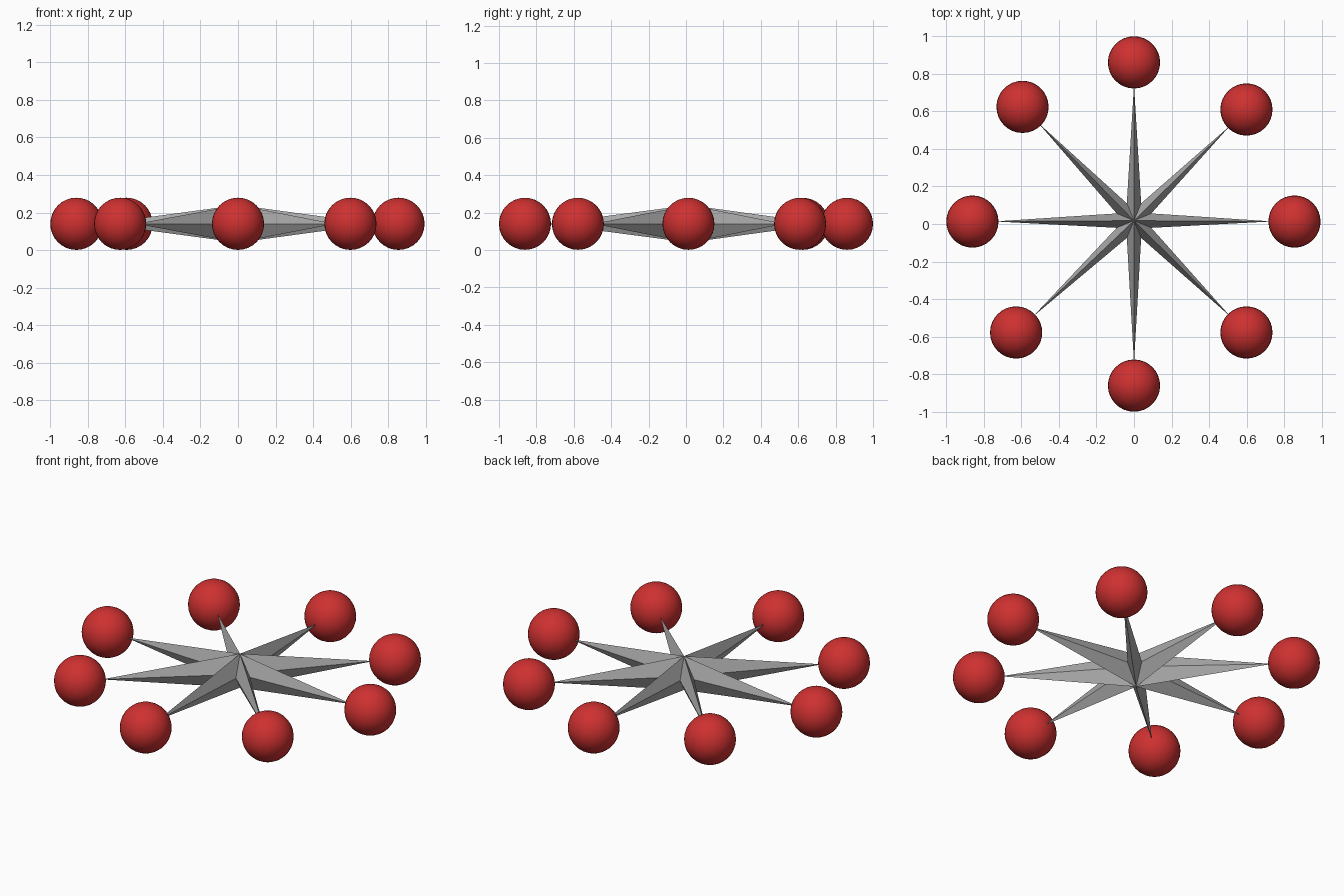
import bpy, bmesh, math
from mathutils import Vector

cube = bpy.data.objects.get("Cube")
if cube:
    bpy.data.objects.remove(cube, do_unlink=True)


def material(name, colour):
    m = bpy.data.materials.new(name)
    m.use_nodes = True
    m.diffuse_color = colour
    m.node_tree.nodes["Principled BSDF"].inputs["Base Color"].default_value = colour
    return m


def add_object(name, bm, mat):
    bmesh.ops.recalc_face_normals(bm, faces=bm.faces)
    me = bpy.data.meshes.new(name)
    bm.to_mesh(me)
    bm.free()
    me.materials.append(mat)
    ob = bpy.data.objects.new(name, me)
    bpy.context.collection.objects.link(ob)
    return ob


grey = material("grey metal", (0.40, 0.40, 0.40, 1))
red = material("red", (0.62, 0.03, 0.03, 1))

MID_Z, BALL_R = 0.14, 0.139
HUB = Vector((0, 0.018, MID_Z))
VALLEY_R, HUB_H = 0.10, 0.10

# Ball centres, counter-clockwise from +x
balls = [(0.855, 0.013), (0.599, 0.61), (0, 0.861), (-0.594, 0.624),
         (-0.861, 0.013), (-0.628, -0.578), (0, -0.861), (0.599, -0.578)]

# Eight-pointed faceted star: tips and valleys around, a peak above and below
bm = bmesh.new()
ring = []
for i, (x, y) in enumerate(balls):
    centre = Vector((x, y, MID_Z))
    out = (centre - HUB).normalized()
    ring.append(bm.verts.new(centre - out * (BALL_R - 0.02)))
    a = math.radians(45 * i + 22.5)
    ring.append(bm.verts.new(HUB + VALLEY_R * Vector((math.cos(a), math.sin(a), 0))))
for h in (HUB_H, -HUB_H):
    peak = bm.verts.new(HUB + Vector((0, 0, h)))
    for i, v in enumerate(ring):
        bm.faces.new((v, ring[(i + 1) % len(ring)], peak))
add_object("star", bm, grey)

# Smooth ball on each tip
for i, (x, y) in enumerate(balls):
    bm = bmesh.new()
    bmesh.ops.create_uvsphere(bm, u_segments=32, v_segments=16, radius=BALL_R)
    for f in bm.faces:
        f.smooth = True
    ball = add_object(f"ball_{i + 1}", bm, red)
    ball.location = (x, y, MID_Z)
